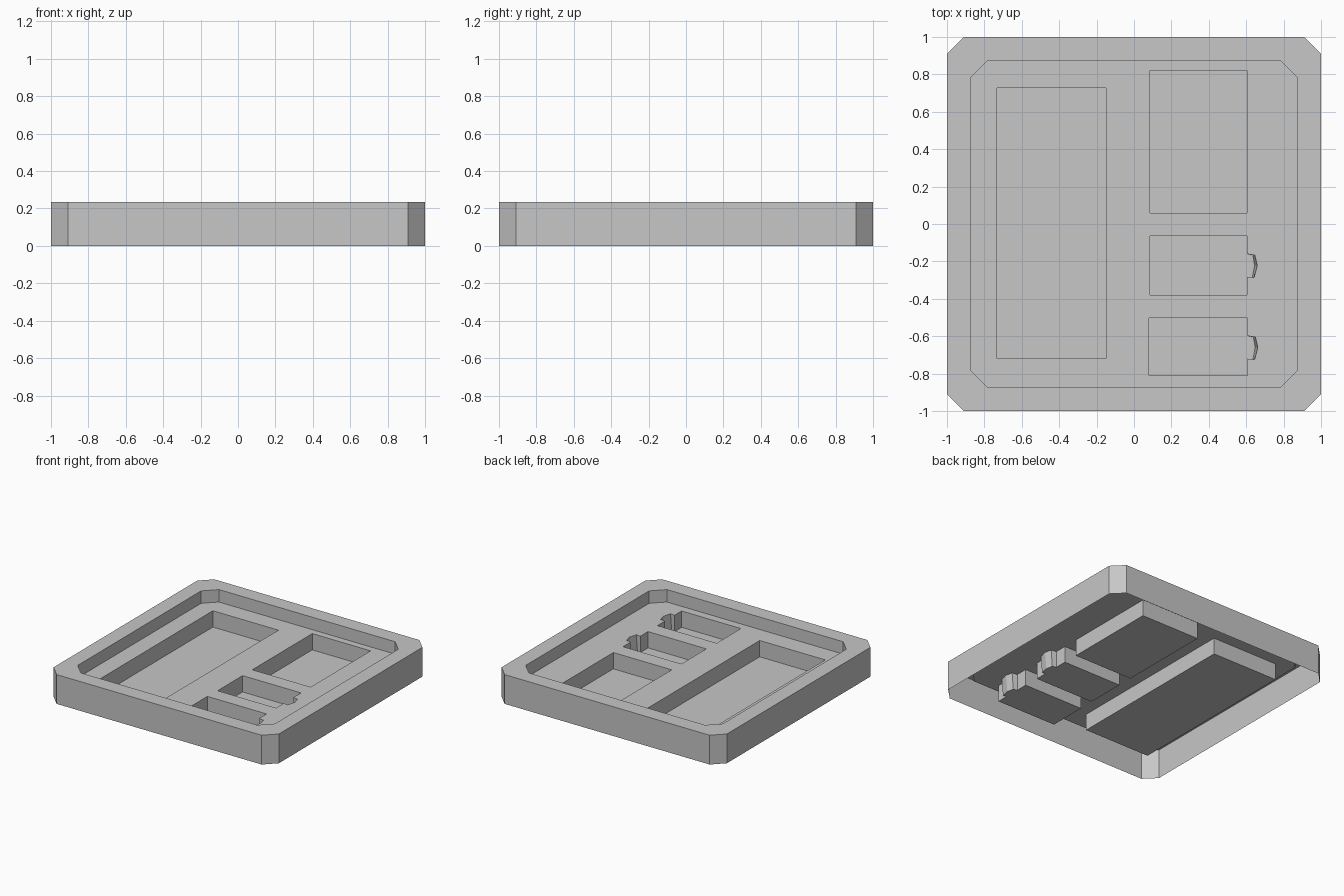
import bpy
import bmesh

cube = bpy.data.objects.get("Cube")
if cube:
    bpy.data.objects.remove(cube, do_unlink=True)

RIM_Z, SHELF_Z, FLOOR_Z = 0.235, 0.135, 0.004

# Single plain grey
grey = bpy.data.materials.new("plain_grey")
grey.use_nodes = True
colour = (0.57, 0.57, 0.57, 1)
grey.diffuse_color = colour
bsdf = next(n for n in grey.node_tree.nodes if n.type == 'BSDF_PRINCIPLED')
bsdf.inputs["Base Color"].default_value = colour


def octagon(half, cut):
    """Square with cut corners, counter-clockwise."""
    a, b = half, half - cut
    return [(a, -b), (a, b), (b, a), (-b, a), (-a, b), (-a, -b), (-b, -a), (b, -a)]


def pocket_outline(x0, x1, y0, y1, notch_y=None, reach=1.0):
    """Rectangle with an optional faceted finger notch in its +x side."""
    points = [(x0, y0), (x1, y0)]
    if notch_y is not None:
        notch = [(0, -0.06), (0.039, -0.065), (0.056, 0), (0.043, 0.055), (0, 0.062)]
        points += [(x1 + dx * reach, notch_y + dy) for dx, dy in notch]
    return points + [(x1, y1), (x0, y1)]


def ring(bm, outline, z):
    return [bm.verts.new((x, y, z)) for x, y in outline]


def band(bm, first, second):
    """Strip of quads between two matching rings."""
    n = len(first)
    for i in range(n):
        j = (i + 1) % n
        bm.faces.new((first[i], first[j], second[j], second[i]))


def finish(name, bm):
    mesh = bpy.data.meshes.new(name)
    bm.to_mesh(mesh)
    bm.free()
    mesh.materials.append(grey)
    obj = bpy.data.objects.new(name, mesh)
    bpy.context.collection.objects.link(obj)
    return obj


outer, inner = octagon(1.0, 0.09), octagon(0.875, 0.093)

# Thin outer wall, flat rim and the step down to the shelf; open underneath
bm = bmesh.new()
foot = ring(bm, outer, 0)
rim_outer = ring(bm, outer, RIM_Z)
rim_inner = ring(bm, inner, RIM_Z)
step = ring(bm, inner, SHELF_Z)
band(bm, foot, rim_outer)
band(bm, rim_outer, rim_inner)
band(bm, rim_inner, step)
finish("tray_frame", bm)

pockets = {
    "long_pocket": (-0.732, -0.15, -0.72, 0.727),
    "large_pocket": (0.085, 0.603, 0.06, 0.82),
    "upper_notched_pocket": (0.085, 0.603, -0.38, -0.063, -0.222),
    "lower_notched_pocket": (0.08, 0.606, -0.81, -0.503, -0.66),
}

# Shelf with an opening for each pocket
bm = bmesh.new()
for outline in [inner] + [pocket_outline(*p) for p in pockets.values()]:
    loop = ring(bm, outline, SHELF_Z)
    for i, v in enumerate(loop):
        bm.edges.new((loop[i - 1], v))
bmesh.ops.triangle_fill(bm, edges=bm.edges[:], use_beauty=True, normal=(0, 0, 1))
finish("shelf", bm)

# Sunken pockets, with notches that narrow towards the floor
for name, size in pockets.items():
    bm = bmesh.new()
    top = ring(bm, pocket_outline(*size), SHELF_Z)
    bottom = ring(bm, pocket_outline(*size, reach=0.75) if len(size) > 4
                  else pocket_outline(*size), FLOOR_Z)
    band(bm, top, bottom)
    bm.faces.new(bottom)
    finish(name, bm)
